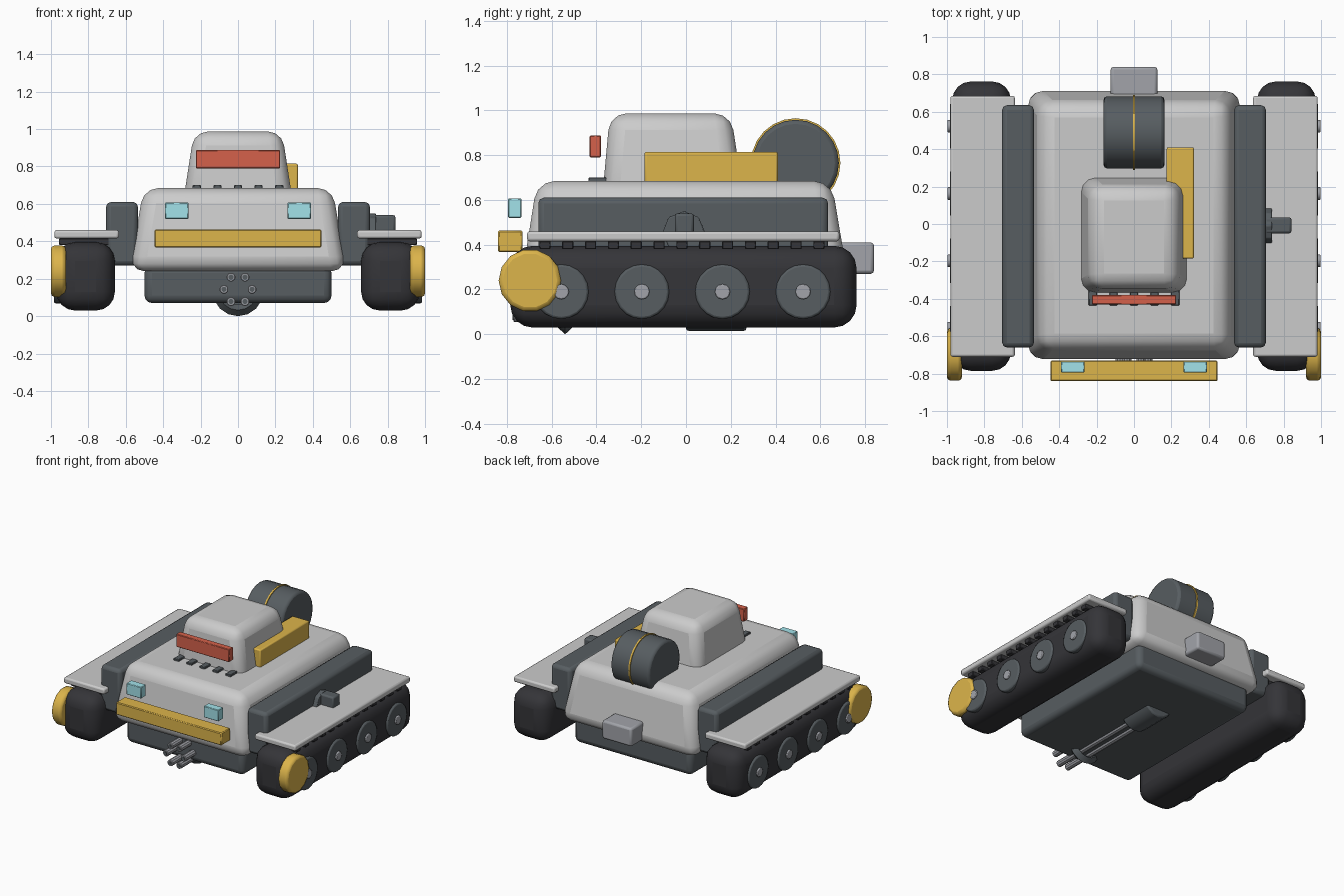
import bpy, bmesh, math
from mathutils import Matrix, Vector

if "Cube" in bpy.data.objects:
    bpy.data.objects.remove(bpy.data.objects["Cube"])


def material(name, rgb):
    m = bpy.data.materials.new(name)
    m.diffuse_color = (*rgb, 1)
    m.use_nodes = True
    m.node_tree.nodes["Principled BSDF"].inputs["Base Color"].default_value = m.diffuse_color
    return m


SLATE = material("slate", (0.095, 0.11, 0.12))
RUBBER = material("rubber", (0.035, 0.035, 0.04))
YELLOW = material("yellow", (0.72, 0.46, 0.07))
RED = material("red", (0.66, 0.12, 0.07))
CYAN = material("cyan", (0.36, 0.76, 0.82))
STEEL = material("steel", (0.36, 0.37, 0.4))


def finish(bm, name, mat, bevel, segs, angle=35):
    bmesh.ops.recalc_face_normals(bm, faces=bm.faces)
    me = bpy.data.meshes.new(name)
    bm.to_mesh(me)
    bm.free()
    ob = bpy.data.objects.new(name, me)
    bpy.context.collection.objects.link(ob)
    if mat:
        me.materials.append(mat)
    if bevel:
        mod = ob.modifiers.new("bevel", "BEVEL")
        mod.width, mod.segments, mod.limit_method = bevel, segs, "ANGLE"
        mod.angle_limit = math.radians(40)
    bpy.ops.object.select_all(action="DESELECT")
    ob.select_set(True)
    bpy.context.view_layer.objects.active = ob
    bpy.ops.object.shade_smooth_by_angle(angle=math.radians(angle))
    return ob


def box(name, x, y, z, mat=None, bevel=0.008, segs=2, top_x=None, top_y=None):
    """Box from (min, max) ranges; top_x / top_y give a tapered upper face."""
    bm = bmesh.new()
    bmesh.ops.create_cube(bm, size=1)
    for v in bm.verts:
        up = v.co.z > 0
        rx = top_x if up and top_x else x
        ry = top_y if up and top_y else y
        v.co = Vector((rx[v.co.x > 0], ry[v.co.y > 0], z[up]))
    return finish(bm, name, mat, bevel, segs)


def cylinder(name, centre, axis, radius, length, mat=None, sides=20, bevel=0.0, segs=2):
    bm = bmesh.new()
    rot = Vector((0, 0, 1)).rotation_difference(Vector(axis)).to_matrix().to_4x4()
    bmesh.ops.create_cone(bm, cap_ends=True, segments=sides, radius1=radius,
                          radius2=radius, depth=length,
                          matrix=Matrix.Translation(centre) @ rot)
    return finish(bm, name, mat, bevel, segs)


def span(s, a, b):
    """Mirror an x range to side s."""
    return tuple(sorted((s * a, s * b)))


# Main body
box("upper_hull", (-0.58, 0.58), (-0.735, 0.725), (0.24, 0.685), None, 0.08, 3,
    (-0.505, 0.505), (-0.665, 0.65))
box("lower_hull", (-0.5, 0.5), (-0.65, 0.65), (0.07, 0.27), SLATE, 0.04, 3)
box("turret", (-0.295, 0.295), (-0.375, 0.26), (0.6, 0.987), None, 0.075, 3,
    (-0.235, 0.235), (-0.34, 0.2))
box("rear_box", (-0.125, 0.125), (0.66, 0.84), (0.27, 0.41), STEEL, 0.015)

# Front details
box("visor", (-0.225, 0.225), (-0.43, -0.38), (0.79, 0.888), RED, 0.004, 1)
box("bumper", (-0.447, 0.447), (-0.84, -0.73), (0.367, 0.463), YELLOW, 0.006, 1)
for i in range(5):
    cx = (i - 2) * 0.11
    box(f"vent_slat_{i}", (cx - 0.022, cx + 0.022), (-0.435, -0.33), (0.67, 0.7),
        SLATE, 0.003, 1)

# Turret side pod and rear drum
box("side_pod", (0.175, 0.32), (-0.185, 0.41), (0.66, 0.815), YELLOW, 0.008)
cylinder("rear_drum", (0, 0.49, 0.765), (1, 0, 0), 0.193, 0.325, SLATE, 24, 0.018)
cylinder("drum_band", (0, 0.49, 0.765), (1, 0, 0), 0.2, 0.012, YELLOW, 24)

# Both sides: tracks, fenders, wheels, lights
for s, side in ((-1, "left"), (1, "right")):
    box(f"{side}_headlight", span(s, 0.265, 0.39), (-0.795, -0.735), (0.52, 0.607),
        CYAN, 0.004, 1)
    box(f"{side}_side_box", span(s, 0.535, 0.705), (-0.66, 0.635), (0.27, 0.61),
        SLATE, 0.025)
    box(f"{side}_track", span(s, 0.658, 0.972), (-0.785, 0.762), (0.03, 0.395),
        RUBBER, 0.1, 4)
    box(f"{side}_fender", span(s, 0.637, 0.982), (-0.71, 0.685), (0.415, 0.46),
        None, 0.012)
    for i in range(13):
        cy = -0.63 + i * 0.102
        box(f"{side}_track_pad_{i}", span(s, 0.667, 0.957),
            (cy - 0.025, cy + 0.025), (0.38, 0.416), RUBBER, 0.004, 1)
    for i in range(4):
        cy = -0.557 + i * 0.36
        cylinder(f"{side}_wheel_{i}", (s * 0.96, cy, 0.19), (s, 0, 0), 0.122, 0.05,
                 SLATE, 20, 0.01)
        cylinder(f"{side}_hub_{i}", (s * 0.975, cy, 0.19), (s, 0, 0), 0.034, 0.044,
                 STEEL, 12, 0.005)
    cylinder(f"{side}_front_disc", (s * 0.96, -0.697, 0.24), (s, 0, 0), 0.14, 0.08,
             YELLOW, 14, 0.018)

# Small side mount on the right
cylinder("mount_flange", (0.72, -0.01, 0.455), (1, 0, 0), 0.095, 0.035, SLATE, 8, 0.006)
box("mount_arm", (0.7, 0.842), (-0.05, 0.035), (0.45, 0.54), SLATE, 0.012)

# Belly cannon: six barrels, ring and rear housing
for i in range(6):
    a = math.radians(60 * i)
    bx, bz = 0.075 * math.cos(a), 0.143 + 0.075 * math.sin(a)
    cylinder(f"barrel_{i}", (bx, -0.37, bz), (0, 1, 0), 0.024, 0.8, STEEL, 10, 0.003, 1)
    cylinder(f"barrel_bore_{i}", (bx, -0.772, bz), (0, 1, 0), 0.014, 0.006, SLATE, 10)
cylinder("cannon_housing", (0, 0.135, 0.14), (0, 1, 0), 0.125, 0.27, SLATE, 16, 0.012)
bm = bmesh.new()
# Ring: diamond profile spun around the barrel axis
ring = [bm.verts.new((0, -0.54 + dy, 0.137 + r)) for dy, r in
        ((0, 0.137), (0.035, 0.105), (0, 0.075), (-0.035, 0.105))]
edges = [bm.edges.new((ring[i], ring[(i + 1) % 4])) for i in range(4)]
bmesh.ops.spin(bm, geom=ring + edges, cent=(0, -0.54, 0.137), axis=(0, 1, 0),
               angle=math.tau, steps=16, use_merge=True)
bmesh.ops.remove_doubles(bm, verts=bm.verts, dist=0.0005)
finish(bm, "barrel_ring", SLATE, 0, 1)
